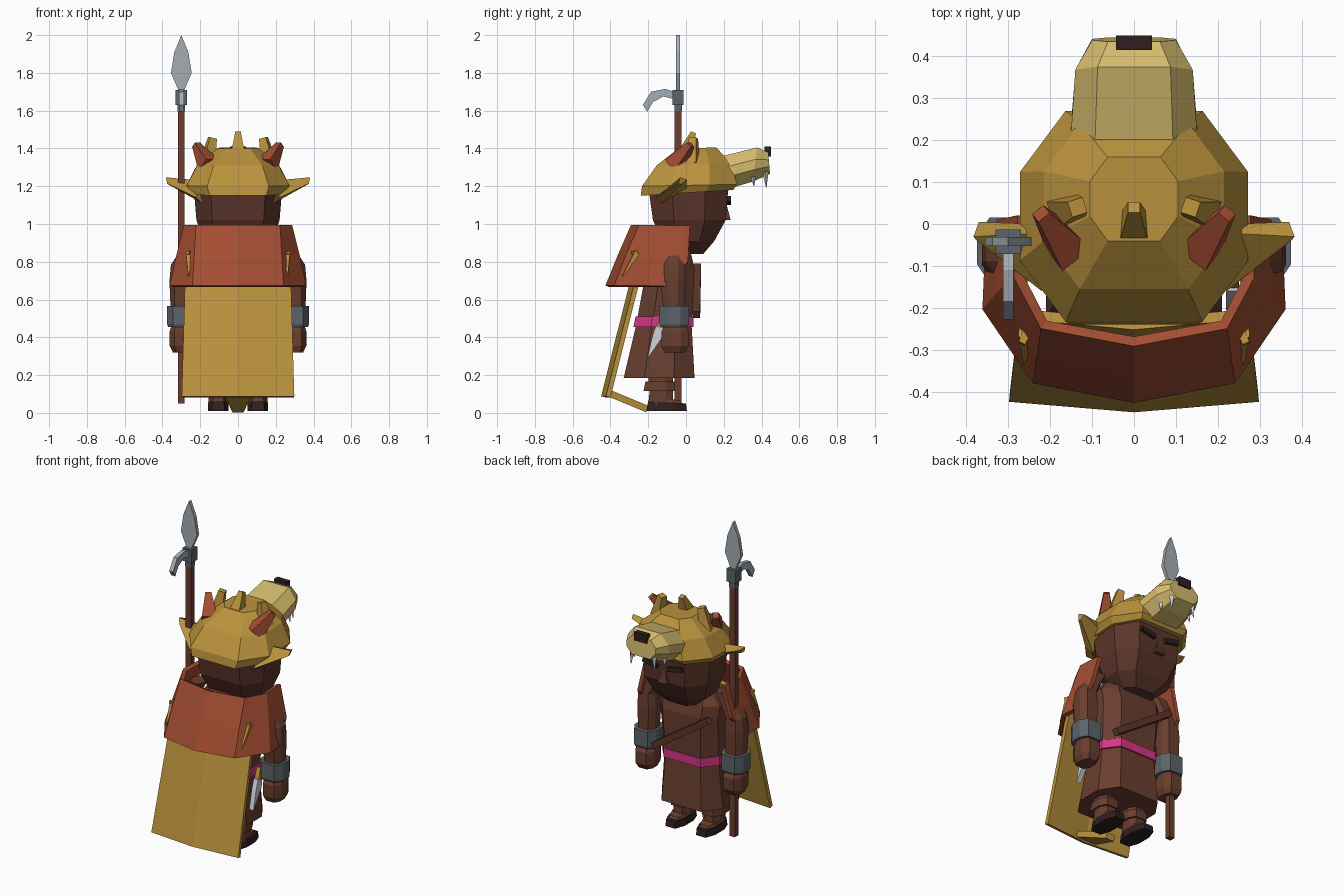
import bpy, bmesh, math
from mathutils import Vector, Matrix

if "Cube" in bpy.data.objects:
    bpy.data.objects.remove(bpy.data.objects["Cube"])


def material(name, r, g, b):
    m = bpy.data.materials.new(name)
    lin = [((c / 255 + 0.055) / 1.055) ** 2.4 for c in (r, g, b)]
    m.diffuse_color = (*lin, 1)
    m.use_nodes = True
    m.node_tree.nodes["Principled BSDF"].inputs["Base Color"].default_value = m.diffuse_color
    return m


GOLD = material("gold fur", 186, 146, 60)
PALE = material("pale muzzle", 212, 187, 108)
RED = material("rust cloth", 164, 77, 50)
BROWN = material("brown cloth", 106, 62, 47)
SKIN = material("dark skin", 92, 53, 42)
DARK = material("near black", 46, 31, 31)
IRON = material("dark iron", 92, 100, 106)
STEEL = material("steel", 165, 173, 180)
PINK = material("pink sash", 212, 55, 135)
BONE = material("bone white", 208, 213, 218)


def finish(name, bm, mat):
    bmesh.ops.recalc_face_normals(bm, faces=bm.faces)
    me = bpy.data.meshes.new(name)
    bm.to_mesh(me)
    bm.free()
    me.materials.append(mat)
    ob = bpy.data.objects.new(name, me)
    bpy.context.collection.objects.link(ob)
    return ob


def loft(name, rings, mat, closed=True):
    """Skin a list of equal length point rings; closed rings get caps."""
    bm = bmesh.new()
    vs = [[bm.verts.new(p) for p in r] for r in rings]
    n = len(rings[0])
    for a, b in zip(vs, vs[1:]):
        for i in range(n if closed else n - 1):
            j = (i + 1) % n
            bm.faces.new((a[i], a[j], b[j], b[i]))
    if closed:
        bm.faces.new(vs[0])
        bm.faces.new(vs[-1])
    return finish(name, bm, mat)


def octagon(h, lo, hi, kx=0.6, ky=0.42):
    m, l = (lo + hi) / 2, (hi - lo) / 2
    return [(h * kx, lo), (h, m - l * ky), (h, m + l * ky), (h * kx, hi),
            (-h * kx, hi), (-h, m + l * ky), (-h, m - l * ky), (-h * kx, lo)]


def stack(name, sections, mat, kx=0.6, cx=0):
    """Sections: (z at low y, z at high y, half width, y low, y high[, x shift])."""
    rings = []
    for s in sections:
        z0, z1, h, lo, hi = s[:5]
        dx = s[5] if len(s) > 5 else cx
        rings.append([(dx + x, y, z0 + (z1 - z0) * (y - lo) / (hi - lo)) for x, y in octagon(h, lo, hi, kx)])
    return loft(name, rings, mat)


def spike(name, a, b, r0, r1, mat, sides=4):
    a, b = Vector(a), Vector(b)
    bm = bmesh.new()
    bmesh.ops.create_cone(bm, cap_ends=True, segments=sides, radius1=r0, radius2=r1, depth=(b - a).length)
    q = (b - a).to_track_quat('Z', 'Y').to_matrix().to_4x4()
    bm.transform(Matrix.Translation((a + b) / 2) @ q @ Matrix.Rotation(math.pi / 4, 4, 'Z'))
    return finish(name, bm, mat)


def box(name, c, size, mat, tilt=0):
    bm = bmesh.new()
    bmesh.ops.create_cube(bm, size=1)
    bm.transform(Matrix.Translation(c) @ Matrix.Rotation(tilt, 4, 'Y') @ Matrix.Diagonal((*size, 1)))
    return finish(name, bm, mat)


def plate(name, pts, thick, place, mat):
    """Flat outline extruded both ways; place(u, v, t) gives the position."""
    return loft(name, [[place(u, v, t) for u, v in pts] for t in (-thick / 2, thick / 2)], mat)


# Head, nose and brows
stack("head", [(.84, .84, .10, -.06, .09), (.91, .91, .18, -.12, .15), (1.02, 1.02, .22, -.175, .21),
               (1.20, 1.20, .235, -.20, .225)], SKIN, .62)
spike("nose", (0, .205, 1.02), (0, .205, 1.10), .045, .015, SKIN)

# Beast hood with muzzle
stack("hood", [(1.15, 1.18, .25, -.24, .25), (1.20, 1.21, .272, -.233, .27),
               (1.31, 1.32, .215, -.155, .24), (1.40, 1.405, .105, -.04, .16)], GOLD)
muzzle = []
for yb, yt, h, z0, z1 in [(.20, .15, .15, 1.18, 1.35), (.27, .195, .15, 1.20, 1.36),
                          (.355, .375, .14, 1.225, 1.405), (.445, .435, .10, 1.265, 1.38)]:
    muzzle.append([(x, yb + (yt - yb) * (z - z0) / (z1 - z0), z) for x, z in octagon(h, z0, z1, .62, .3)])
loft("muzzle", muzzle, PALE)
box("muzzle_nose", (0, .432, 1.383), (.085, .034, .052), DARK)

# Horns, ears, fangs and brows on both sides
spike("centre_horn", (0, -.02, 1.35), (0, .04, 1.485), .055, .02, GOLD)
for s, side in ((1, "right"), (-1, "left")):
    spike(side + "_gold_horn", (s * .165, .03, 1.32), (s * .135, .04, 1.455), .05, .027, GOLD)
    spike(side + "_red_horn", (s * .155, -.06, 1.31), (s * .222, .025, 1.42), .062, .024, RED)
    loft(side + "_ear", [[(s * x, y, z) for x, y, z in ring] for ring in (
        [(.19, -.13, 1.11), (.22, -.16, 1.14), (.19, -.02, 1.23), (.24, .0, 1.18)],
        [(.37, -.025, 1.21), (.375, -.04, 1.215), (.383, -.03, 1.247), (.37, .005, 1.235)])], GOLD)
    spike(side + "_front_fang", (s * .075, .42, 1.28), (s * .08, .425, 1.19), .018, .001, BONE)
    spike(side + "_rear_fang", (s * .10, .355, 1.25), (s * .105, .36, 1.20), .015, .001, BONE)
    box(side + "_brow", (s * .085, .222, 1.125), (.10, .03, .028), DARK, -s * .2)

# Shoulder mantle, open at the front
half = [((0, -.28), (0, -.35, .83), (0, -.415, .67)),
        ((.215, -.24), (.225, -.31, .83), (.235, -.37, .67)),
        ((.275, -.125), (.315, -.16, .83), (.35, -.2, .67)),
        ((.265, .02), (.315, .01, .80), (.345, -.10, .67))]
cols = [(-1, c) for c in half[:0:-1]] + [(1, c) for c in half]
rows = [[(s * c[r][0], c[r][1], c[r][2] if r else .99) for s, c in cols] for r in range(3)]
mantle = loft("mantle", rows, RED, False)
mod = mantle.modifiers.new("thickness", 'SOLIDIFY')
mod.thickness, mod.offset = .025, 0

# Cape with its hanging tail strap
cape = loft("cape", [[(-w, y, z), (0, y - .025, z), (w, y, z)] for w, y, z in
                     ((.27, -.215, .87), (.28, -.265, .67), (.297, -.412, .085))], GOLD, False)
mod = cape.modifiers.new("thickness", 'SOLIDIFY')
mod.thickness, mod.offset = .025, 0
loft("tail_strap", [[(-w, y, z), (w, y, z), (w, y + .01, z + .035), (-w, y + .01, z + .035)]
                    for w, y, z in ((.07, -.42, .09), (.03, -.21, .003))], GOLD)

# Tunic, sash and chest rod
stack("tunic", [(.185, .185, .21, -.33, .045), (.46, .46, .185, -.265, .03),
                (.76, .76, .20, -.21, .045), (.83, .83, .21, -.19, .03), (.92, .92, .14, -.15, .0)], BROWN, .65)
stack("sash", [(.455, .455, .195, -.278, .04), (.51, .51, .193, -.267, .04)], PINK, .65)
spike("chest_rod", (.18, .055, .52), (-.2, .06, .775), .028, .028, SKIN)

# Arms, bracers, hands, legs and mantle studs
for s, side in ((1, "right"), (-1, "left")):
    c = s * .30
    stack(side + "_arm", [(.50, .50, .055, -.115, -.01, c), (.70, .70, .063, -.135, -.005, c),
                          (.785, .785, .055, -.12, -.01, c), (.92, .92, .045, -.12, -.02, s * .22)], BROWN)
    stack(side + "_bracer", [(.455, .455, .07, -.135, .01), (.47, .47, .075, -.14, .015),
                             (.565, .565, .075, -.14, .015)], IRON, .6, c)
    stack(side + "_hand", [(.32, .32, .045, -.115, -.005), (.355, .355, .062, -.13, .015),
                           (.43, .43, .062, -.13, .015), (.47, .47, .05, -.11, -.01)], BROWN, .6, c)
    c = s * .105
    stack(side + "_leg", [(.04, .04, .05, -.19, -.07), (.21, .21, .055, -.2, -.07)], BROWN, .6, c)
    stack(side + "_leg_wrap", [(.115, .115, .065, -.225, -.06), (.165, .165, .062, -.215, -.06)], BROWN, .6, c)
    stack(side + "_foot", [(.04, .03, .052, -.20, -.01), (.095, .065, .045, -.195, -.03)], BROWN, .6, c)
    stack(side + "_sole", [(.01, .01, .055, -.21, .005), (.062, .05, .053, -.20, -.0)], DARK, .6, c)
    spike(side + "_mantle_stud", (s * .245, -.235, .84), (s * .268, -.285, .85), .018, .012, GOLD)
    spike(side + "_mantle_claw", (s * .255, -.255, .845), (s * .262, -.335, .725), .028, .002, GOLD)

# Dagger on the hip
plate("dagger_blade", [(-.205, .285), (-.125, .40), (-.12, .46), (-.16, .46), (-.18, .40)], .03,
      lambda u, v, t: (.235 + t, u, v), BONE)
spike("dagger_grip", (.235, -.14, .45), (.235, -.12, .52), .022, .018, GOLD)

# Spear: shaft, socket, blade and hook
SX, SY = -.30, -.042
spike("spear_shaft", (SX, SY, .05), (SX, SY, 1.62), .025, .025, BROWN)
box("spear_neck", (SX, SY, 1.615), (.04, .04, .04), IRON)
box("spear_socket", (SX, SY, 1.67), (.06, .058, .08), IRON)
plate("spear_blade", [(-.012, 1.70), (.012, 1.70), (.055, 1.80), (.037, 1.91), (0, 2.0), (-.037, 1.91), (-.055, 1.80)],
      .022, lambda u, v, t: (SX + u, SY + t, v), STEEL)
plate("spear_hook", [(-.06, 1.70), (-.11, 1.715), (-.185, 1.70), (-.228, 1.63), (-.205, 1.595), (-.175, 1.645),
                     (-.12, 1.675), (-.06, 1.66)], .026, lambda u, v, t: (SX + t, u, v), STEEL)
